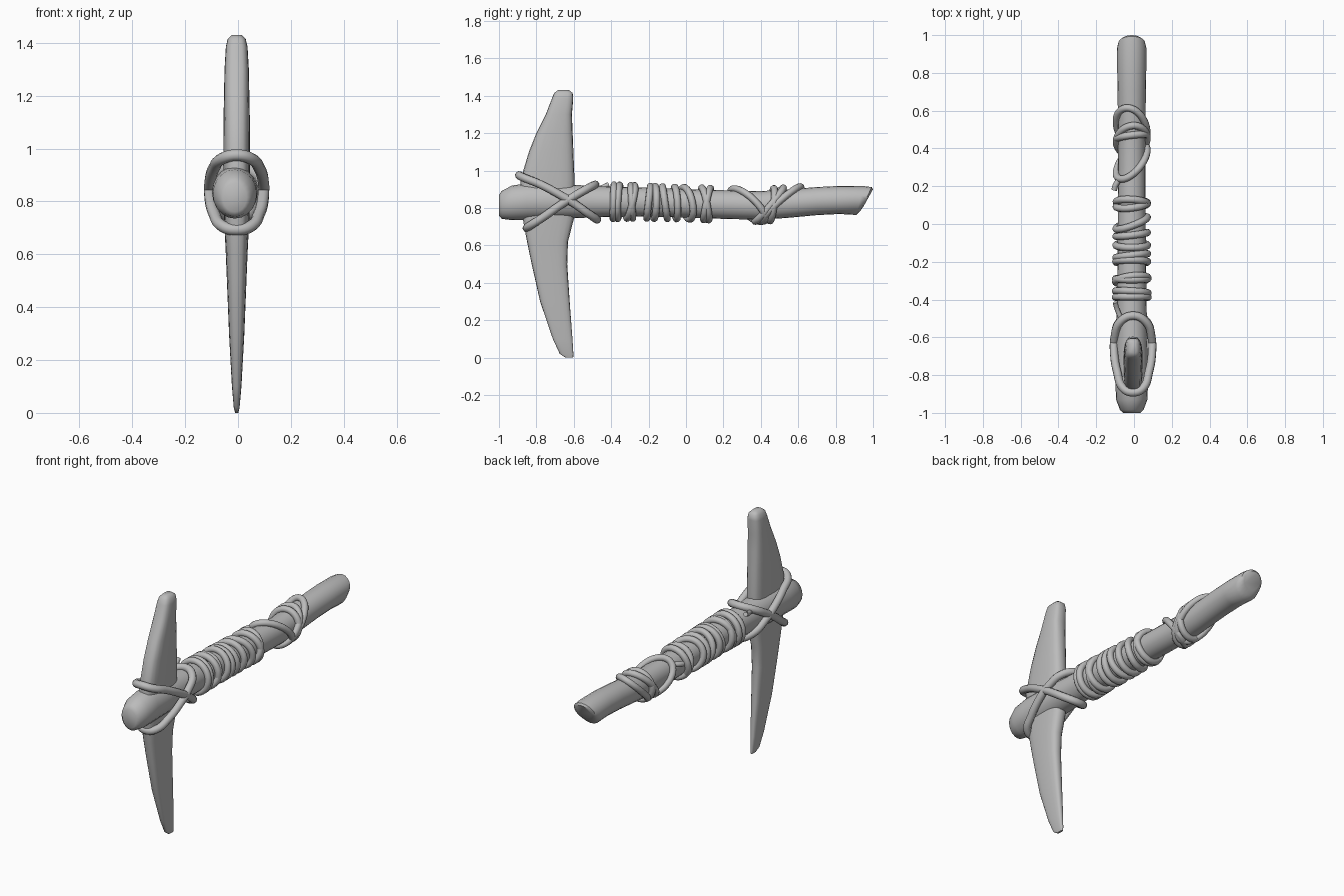
import bpy
import bmesh
from math import sin, cos, pi, copysign
from mathutils import Vector

cube = bpy.data.objects.get("Cube")
if cube:
    bpy.data.objects.remove(cube, do_unlink=True)

# One flat grey for the whole tool
grey = bpy.data.materials.new("stone grey")
grey.use_nodes = True
GREY = (0.5, 0.5, 0.5, 1)
grey.diffuse_color = GREY
grey.node_tree.nodes["Principled BSDF"].inputs["Base Color"].default_value = GREY


def finish(obj, angle):
    obj.data.materials.append(grey)
    bpy.ops.object.select_all(action="DESELECT")
    obj.select_set(True)
    bpy.context.view_layer.objects.active = obj
    if obj.type == "CURVE":
        bpy.ops.object.convert(target="MESH")
    bpy.ops.object.shade_smooth_by_angle(angle=angle)


def loft(name, rings, angle=0.9):
    """Skin a list of point rings and cap both ends."""
    bm = bmesh.new()
    loops = [[bm.verts.new(p) for p in ring] for ring in rings]
    n = len(loops[0])
    for a, b in zip(loops, loops[1:]):
        for i in range(n):
            j = (i + 1) % n
            bm.faces.new((a[i], a[j], b[j], b[i]))
    bm.faces.new(loops[0])
    bm.faces.new(loops[-1])
    bmesh.ops.recalc_face_normals(bm, faces=bm.faces)
    mesh = bpy.data.meshes.new(name)
    bm.to_mesh(mesh)
    bm.free()
    obj = bpy.data.objects.new(name, mesh)
    bpy.context.collection.objects.link(obj)
    finish(obj, angle)


def rope(name, points, radius=0.02, cyclic=True):
    curve = bpy.data.curves.new(name, "CURVE")
    curve.dimensions = "3D"
    curve.bevel_depth = radius
    curve.bevel_resolution = 3
    curve.use_fill_caps = True
    curve.resolution_u = 5
    spline = curve.splines.new("BEZIER")
    spline.bezier_points.add(len(points) - 1)
    for bp, p in zip(spline.bezier_points, points):
        bp.co = p
        bp.handle_left_type = bp.handle_right_type = "AUTO"
    spline.use_cyclic_u = cyclic
    obj = bpy.data.objects.new(name, curve)
    bpy.context.collection.objects.link(obj)
    finish(obj, 1.0)


def power(v, e):
    return copysign(abs(v) ** e, v)


# Handle: y, bottom z, top z, half width, lean of the section
HANDLE = [
    (-1.0, 0.76, 0.87, 0.045, 0), (-0.985, 0.742, 0.892, 0.062, 0),
    (-0.93, 0.735, 0.92, 0.083, 0), (-0.85, 0.737, 0.932, 0.086, 0),
    (-0.7, 0.74, 0.93, 0.086, 0), (-0.5, 0.75, 0.918, 0.08, 0),
    (-0.25, 0.755, 0.91, 0.076, 0), (0.0, 0.75, 0.9, 0.074, 0),
    (0.2, 0.742, 0.895, 0.073, 0), (0.4, 0.737, 0.89, 0.072, 0),
    (0.55, 0.748, 0.9, 0.073, 0), (0.7, 0.762, 0.912, 0.075, 0),
    (0.82, 0.768, 0.918, 0.077, 0), (0.93, 0.763, 0.917, 0.078, 0.02),
    (0.963, 0.785, 0.912, 0.07, 0.03), (0.975, 0.81, 0.9, 0.052, 0.025),
]
CX = -0.012


def handle_at(y):
    for a, b in zip(HANDLE, HANDLE[1:]):
        if y <= b[0]:
            t = (y - a[0]) / (b[0] - a[0])
            lo, hi, hx = (a[k] + (b[k] - a[k]) * t for k in (1, 2, 3))
            return (lo + hi) / 2, (hi - lo) / 2, hx


SIDES = 20
TURN = [2 * pi * i / SIDES for i in range(SIDES)]
loft("handle", [
    [(CX + hx * sin(a), y + lean * cos(a), (lo + hi) / 2 + (hi - lo) / 2 * cos(a))
     for a in TURN] for y, lo, hi, hx, lean in HANDLE])

# Blade: z, front y, back y, half width
BLADE = [
    (0.0, -0.645, -0.603, 0.006), (0.02, -0.675, -0.602, 0.011),
    (0.1, -0.712, -0.607, 0.018), (0.3, -0.78, -0.622, 0.029),
    (0.5, -0.825, -0.635, 0.037), (0.62, -0.85, -0.631, 0.042),
    (0.74, -0.872, -0.6, 0.048), (0.95, -0.885, -0.596, 0.051),
    (1.1, -0.84, -0.602, 0.05), (1.2, -0.8, -0.606, 0.048),
    (1.3, -0.75, -0.61, 0.046), (1.385, -0.717, -0.603, 0.041),
    (1.415, -0.705, -0.606, 0.034), (1.43, -0.685, -0.625, 0.018),
]
loft("blade", [
    [(-0.005 + hx * power(sin(a), 0.65), (f + b) / 2 + (b - f) / 2 * power(cos(a), 0.65), z)
     for a in TURN] for z, f, b, hx in BLADE])


# Cord wraps around the grip: y on top, y underneath, sideways skew
def wrap_points(top, bottom, skew, lift=0.009, steps=16):
    points = []
    for i in range(steps):
        a = 2 * pi * i / steps
        y = (top + bottom) / 2 + (top - bottom) / 2 * cos(a) + skew * sin(a)
        zc, hz, hx = handle_at(y)
        points.append((CX + (hx + lift) * sin(a), y, zc + (hz + lift) * cos(a)))
    return points


WRAPS = [
    (-0.385, -0.39, 0), (-0.355, -0.365, -0.005), (-0.275, -0.315, 0.01),
    (-0.295, -0.285, 0), (-0.19, -0.21, 0), (-0.165, -0.17, 0.01),
    (-0.125, -0.1, 0), (-0.06, -0.05, 0.01), (-0.01, 0.02, 0.03),
    (0.085, 0.12, 0.01), (0.13, 0.095, -0.005), (0.26, 0.4, 0.06),
    (0.47, 0.45, 0.01), (0.52, 0.37, 0.01), (0.61, 0.41, -0.03),
]
for i, (top, bottom, skew) in enumerate(WRAPS):
    rope(f"grip_wrap_{i + 1}", wrap_points(top, bottom, skew), 0.019)


# Crossed lashings holding the blade, each mirrored across the middle
def lashing(name, side):
    rest = [(0.052, *p) for p in side[1:2]] + [(x, y, z) for x, (y, z) in
                                               zip((0.085, 0.1, 0.098, 0.07), side[2:6])]
    half = [Vector(p) for p in rest]
    ends = [Vector((0, *side[0])), Vector((0, *side[6]))]
    other = [Vector((-p.x, p.y, p.z)) for p in reversed(half)]
    loop = [ends[0]] + half + [ends[1]] + other
    rope(name, [p + Vector((-0.005, 0, 0)) for p in loop], 0.022)


lashing("lashing_over_top", [(-0.892, 0.975), (-0.87, 0.963), (-0.78, 0.927), (-0.69, 0.88),
                             (-0.6, 0.825), (-0.515, 0.765), (-0.475, 0.738)])
lashing("lashing_under", [(-0.852, 0.693), (-0.835, 0.705), (-0.76, 0.753), (-0.68, 0.81),
                          (-0.6, 0.862), (-0.52, 0.908), (-0.485, 0.925)])

# Loose cord ends
rope("front_cord_end", [(-0.07, -0.5, 0.9), (-0.09, -0.45, 0.91), (-0.1, -0.415, 0.925)], 0.013, False)
rope("back_cord_end", [(-0.075, 0.24, 0.87), (-0.098, 0.205, 0.865), (-0.105, 0.18, 0.86)], 0.015, False)
